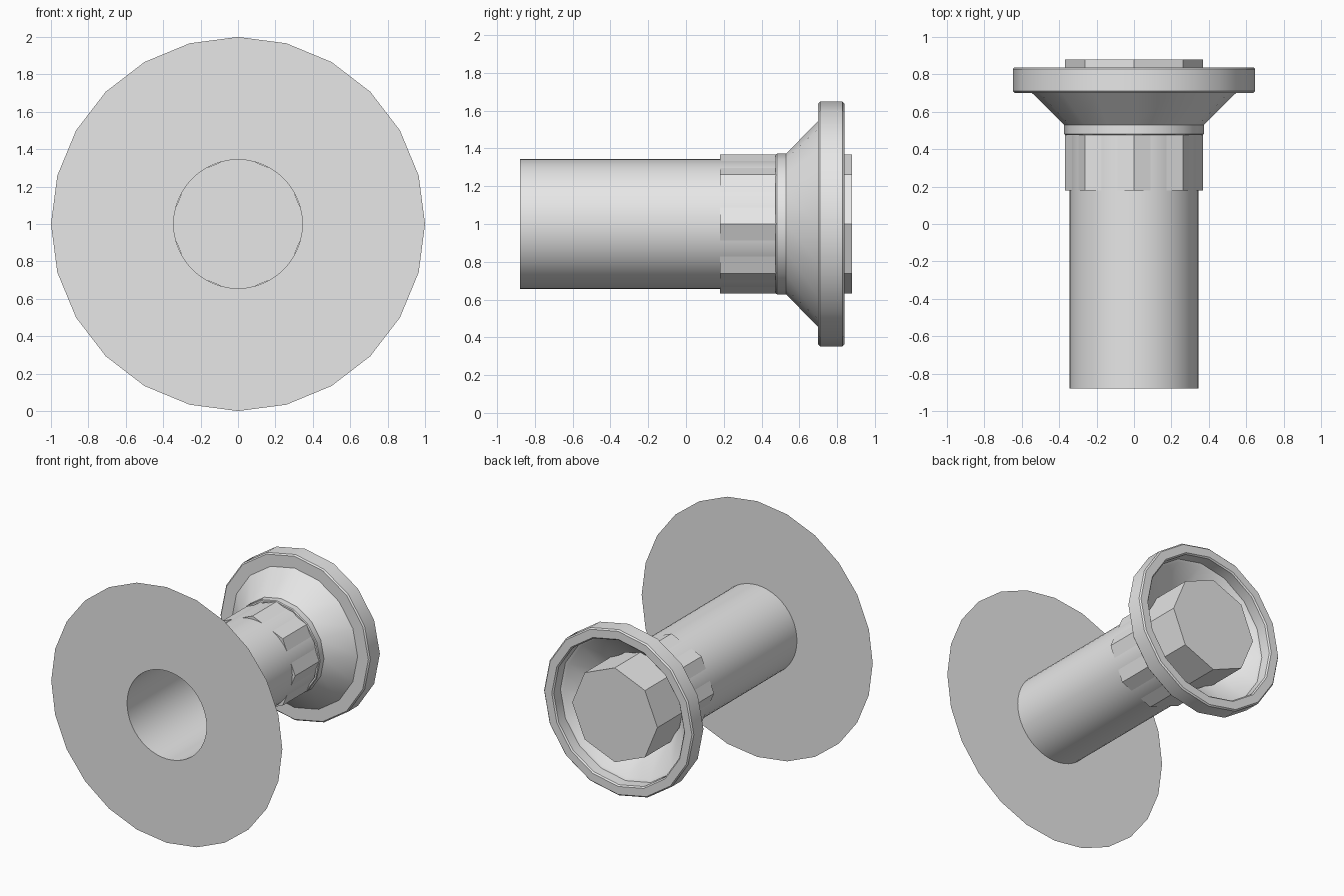
import bpy, bmesh, math

if "Cube" in bpy.data.objects:
    bpy.data.objects.remove(bpy.data.objects["Cube"])

grey = bpy.data.materials.new("plain_grey")
grey.diffuse_color = (0.8, 0.8, 0.8, 1)
grey.use_nodes = True
grey.node_tree.nodes["Principled BSDF"].inputs["Base Color"].default_value = grey.diffuse_color
AXIS_Z = 1.0


def lathe(name, profile, sides, closed=False, caps=False, smooth=True, outer_sides=None):
    """Revolve (radius, y) points round the horizontal y axis."""
    bm = bmesh.new()
    rings = []
    for k, (r, y) in enumerate(profile):
        ring = []
        for i in range(sides):
            a = 2 * math.pi * i / sides
            rr = r
            # outer_sides = half the sides: odd points lie on the coarse edge
            if outer_sides and k == len(profile) - 1 and i % 2:
                rr = r * math.cos(math.pi / outer_sides)
            ring.append(bm.verts.new((rr * math.sin(a), y, AXIS_Z + rr * math.cos(a))))
        rings.append(ring)
    pairs = list(zip(rings, rings[1:]))
    if closed:
        pairs.append((rings[-1], rings[0]))
    for p, q in pairs:
        for i in range(sides):
            j = (i + 1) % sides
            bm.faces.new((p[i], p[j], q[j], q[i]))
    if caps:
        bm.faces.new(rings[0])
        bm.faces.new(rings[-1])
    bmesh.ops.recalc_face_normals(bm, faces=bm.faces)
    me = bpy.data.meshes.new(name)
    bm.to_mesh(me)
    bm.free()
    me.materials.append(grey)
    ob = bpy.data.objects.new(name, me)
    bpy.context.collection.objects.link(ob)
    if smooth:
        bpy.ops.object.select_all(action='DESELECT')
        ob.select_set(True)
        bpy.context.view_layer.objects.active = ob
        bpy.ops.object.shade_smooth_by_angle(angle=math.radians(30))
    return ob


# Thin 24-sided plate with a round hole
plate = lathe("front_plate", [(0.344, -0.88), (1.0, -0.88)], 48, smooth=False, outer_sides=24)
if plate.data.polygons[0].normal.y > 0:
    plate.data.flip_normals()

# Open sleeve running back from the plate
lathe("sleeve", [(0.344, -0.88), (0.344, 0.49)], 48)

# Octagonal core, whose corners break through the sleeve
lathe("octagon_core", [(0.369, 0.18), (0.369, 0.88)], 8, caps=True, smooth=False)

# Flared cup: collar, cone and heavy bevelled rim
cup = [(0.355, 0.475), (0.368, 0.475), (0.373, 0.482), (0.373, 0.53),
       (0.545, 0.70), (0.638, 0.70), (0.648, 0.71), (0.648, 0.828),
       (0.638, 0.838), (0.575, 0.838), (0.565, 0.828), (0.565, 0.745),
       (0.545, 0.735), (0.355, 0.55)]
lathe("flared_cup", cup, 16, closed=True)
